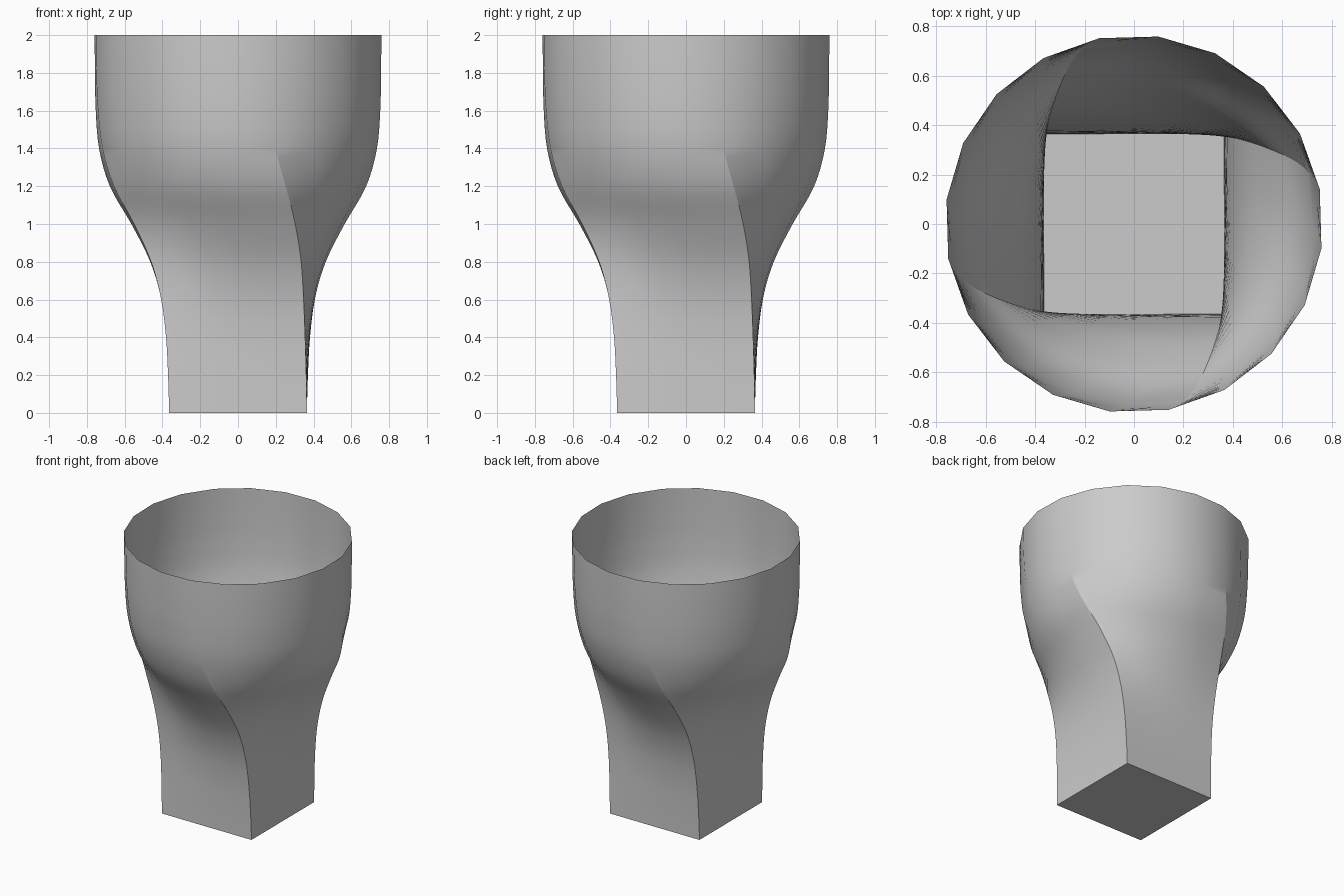
import bpy, bmesh, math
from mathutils import Vector, Matrix

if "Cube" in bpy.data.objects:
    bpy.data.objects.remove(bpy.data.objects["Cube"])

HALF, RADIUS, SIDES, RINGS = 0.365, 0.765, 20, 40
PER_SIDE = SIDES // 4
# Square-to-round blend and twist (degrees), at every 0.2 of height
BLEND = [0, 0.005, 0.02, 0.075, 0.21, 0.45, 0.75, 0.915, 0.975, 0.995, 1]
TWIST = [0, 0.7, 2, 4.5, 9, 16.2, 24, 29.5, 32.5, 34, 34.4]


def sample(table, z):
    """Smooth interpolation through the table."""
    i = min(int(z / 0.2 + 1e-6), len(table) - 2)
    t = z / 0.2 - i
    a, b = table[max(i - 1, 0)], table[i]
    c, d = table[i + 1], table[min(i + 2, len(table) - 1)]
    return b + 0.5 * t * (c - a + t * (2*a - 5*b + 4*c - d + t * (3*(b - c) + d - a)))


def section_point(i, z):
    """Point i of the cross-section: square blended to circle, then twisted."""
    side, step = divmod(i, PER_SIDE)
    turn = Matrix.Rotation(side * math.pi / 2, 2)
    square = turn @ Vector((HALF - 2 * HALF * step / PER_SIDE, HALF))
    a = math.pi / 4 + i * math.tau / SIDES
    circle = Vector((math.cos(a), math.sin(a))) * RADIUS
    p = square.lerp(circle, sample(BLEND, z))
    p = Matrix.Rotation(-math.radians(sample(TWIST, z)), 2) @ p
    return (p.x, p.y, z)


# Twisted wall, open at the top
bm = bmesh.new()
rings = []
for k in range(RINGS + 1):
    z = 2 * k / RINGS
    rings.append([bm.verts.new(section_point(i, z)) for i in range(SIDES)])
for lo, hi in zip(rings, rings[1:]):
    for i in range(SIDES):
        j = (i + 1) % SIDES
        bm.faces.new((lo[i], lo[j], hi[j], hi[i])).smooth = True
    # Corner creases fade out into the round part
    if hi[0].co.z < 1.41:
        for i in range(0, SIDES, PER_SIDE):
            bm.edges.get((lo[i], hi[i])).smooth = False

# Flat square base
base = bm.faces.new(rings[0][::-1])
for e in base.edges:
    e.smooth = False

mesh = bpy.data.meshes.new("twisted_cup")
bm.to_mesh(mesh)
bm.free()
cup = bpy.data.objects.new("twisted_cup", mesh)
bpy.context.collection.objects.link(cup)

grey = bpy.data.materials.new("light_grey")
grey.diffuse_color = (0.6, 0.6, 0.6, 1)
grey.use_nodes = True
grey.node_tree.nodes["Principled BSDF"].inputs["Base Color"].default_value = grey.diffuse_color
mesh.materials.append(grey)
